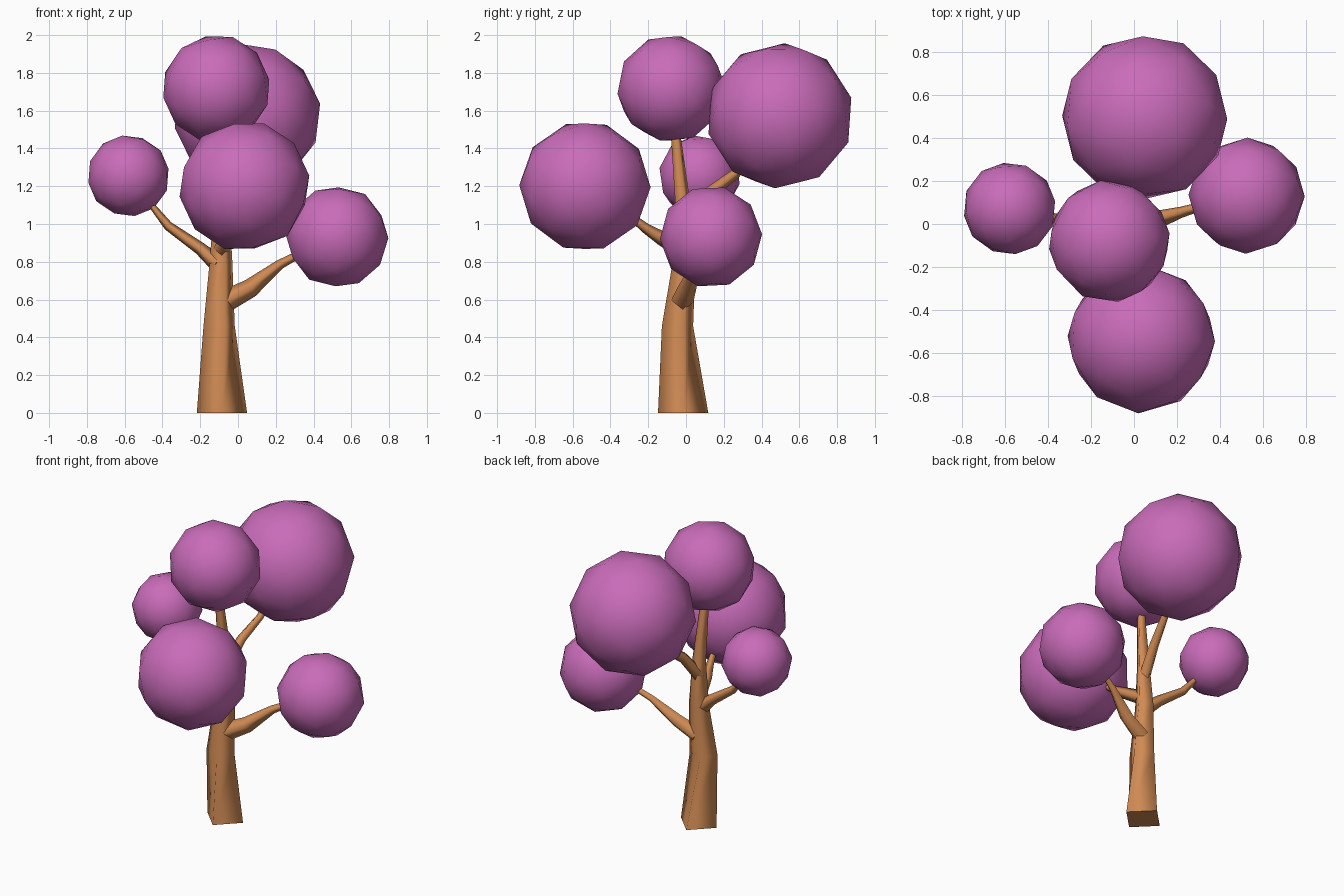
import bpy, bmesh, math, random
from mathutils import Vector, Matrix

if "Cube" in bpy.data.objects:
    bpy.data.objects.remove(bpy.data.objects["Cube"])

random.seed(4)


def material(name, rgb):
    m = bpy.data.materials.new(name)
    m.diffuse_color = (*rgb, 1)
    m.use_nodes = True
    m.node_tree.nodes["Principled BSDF"].inputs["Base Color"].default_value = m.diffuse_color
    return m


bark = material("bark", (0.64, 0.26, 0.09))
leaf = material("leaf", (0.59, 0.15, 0.49))


def finish(bm, name, mat):
    bmesh.ops.recalc_face_normals(bm, faces=bm.faces)
    for f in bm.faces:
        f.smooth = True
    me = bpy.data.meshes.new(name)
    bm.to_mesh(me)
    bm.free()
    me.materials.append(mat)
    ob = bpy.data.objects.new(name, me)
    bpy.context.collection.objects.link(ob)
    return ob


def limb(name, path, normal=None):
    """Four-sided tapered tube; path rows are x, y, z, radius, twist in degrees."""
    bm = bmesh.new()
    pts = [Vector(p[:3]) for p in path]
    rings = []
    for i, p in enumerate(path):
        d = pts[min(i + 1, len(pts) - 1)] - pts[max(i - 1, 0)]
        d = normal if normal else d.normalized()
        ref = Vector((0, 1, 0)) if abs(d.y) < 0.6 else Vector((1, 0, 0))
        u = d.cross(ref).normalized()
        v = d.cross(u)
        ring = []
        for k in range(4):
            a = math.radians(90 * k + p[4])
            ring.append(bm.verts.new(pts[i] + p[3] * (math.cos(a) * u + math.sin(a) * v)))
        rings.append(ring)
    for a, b in zip(rings, rings[1:]):
        for k in range(4):
            j = (k + 1) % 4
            bm.faces.new((a[k], a[j], b[j], b[k]))
    bm.faces.new(rings[0])
    bm.faces.new(rings[-1])
    ob = finish(bm, name, bark)
    # keep the flat base crisp
    for f in ob.data.polygons[-2:]:
        f.use_smooth = False


def crown(name, centre, r):
    """Low-poly ball of foliage, turned at random."""
    bm = bmesh.new()
    rot = Matrix.Rotation(random.uniform(0, 6), 4, 'Z') @ Matrix.Rotation(random.uniform(0, 3), 4, 'X')
    bmesh.ops.create_icosphere(bm, subdivisions=2, radius=r, matrix=Matrix.Translation(centre) @ rot)
    finish(bm, name, leaf)


# Trunk
limb("trunk", [(-.085, -.015, 0, .133, 0), (-.10, -.045, .46, .088, 20),
               (-.09, -.01, .80, .064, 20), (-.087, -.016, 1.1, .043, 20),
               (-.10, -.05, 1.43, .029, 20), (-.11, -.07, 1.6, .022, 20)],
     Vector((0, 0, 1)))

# Branches
limb("right_branch", [(-.07, -.02, .59, .06, 0), (.065, .005, .66, .05, 0),
                      (.22, .055, .785, .026, 0), (.29, .075, .822, .022, 0), (.38, .1, .86, .02, 0)])
limb("left_branch", [(-.11, -.02, .79, .045, 0), (-.20, .0, .87, .034, 0),
                     (-.37, .025, .99, .025, 0), (-.45, .04, 1.09, .017, 0), (-.50, .05, 1.16, .016, 0)])
limb("front_branch", [(-.09, -.02, .86, .045, 0), (-.06, -.13, .925, .038, 0),
                      (-.03, -.21, .975, .027, 0), (-.01, -.28, 1.03, .02, 0), (0, -.36, 1.08, .018, 0)])
limb("back_branch", [(-.09, -.01, 1.0, .042, 0), (-.06, .12, 1.16, .034, 0),
                     (-.02, .26, 1.265, .027, 0), (.01, .38, 1.4, .024, 0)])

# Foliage balls
crown("top_foliage", (-.115, -.08, 1.717), .287)
crown("back_foliage", (.05, .497, 1.573), .39)
crown("front_foliage", (.034, -.535, 1.20), .348)
crown("right_foliage", (.525, .132, .932), .271)
crown("left_foliage", (-.58, .072, 1.255), .218)
